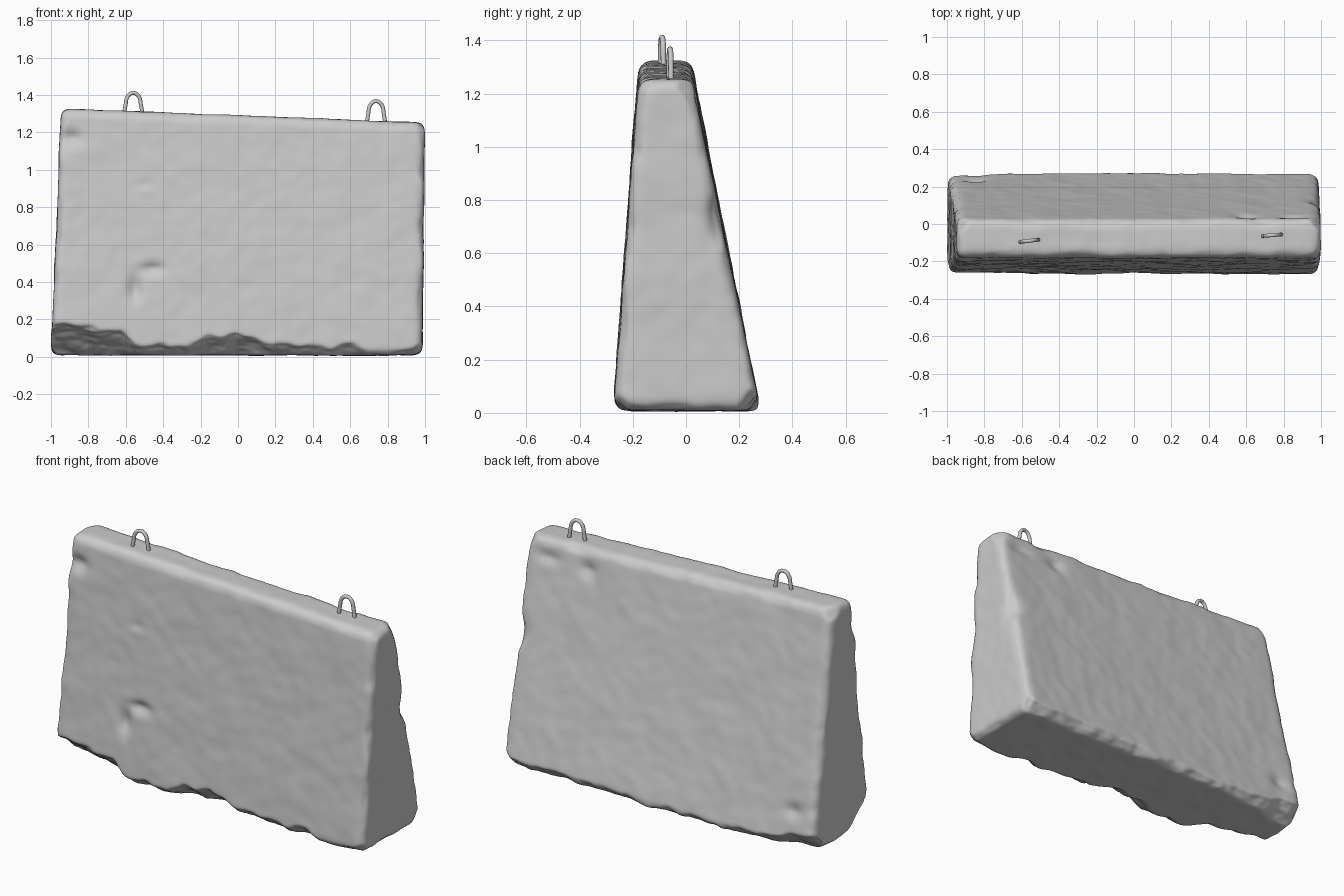
import bpy, bmesh, math
from mathutils import Vector, noise

if "Cube" in bpy.data.objects:
    bpy.data.objects.remove(bpy.data.objects["Cube"])


def lerp_table(table, x):
    for (x0, v0), (x1, v1) in zip(table, table[1:]):
        if x <= x1:
            t = max(0.0, (x - x0) / (x1 - x0))
            return v0 + (v1 - v0) * t
    return table[-1][1]


# Tapered slab: eight corners, rounded edges, then an even dense surface
def make_slab():
    bm = bmesh.new()
    bmesh.ops.create_cube(bm, size=2)
    for v in bm.verts:
        left, front, low = v.co.x < 0, v.co.y < 0, v.co.z < 0
        if low:
            v.co = (-1.0 if left else 0.985, -0.273 if front else 0.28, 0.008)
        else:
            v.co = (-0.945 if left else 1.0, -0.178 if front else 0.02, 1.328 if left else 1.252)
    bmesh.ops.bevel(bm, geom=bm.edges[:], offset=0.045, segments=4, profile=0.5, affect='EDGES')
    me = bpy.data.meshes.new("concrete_block")
    bm.to_mesh(me)
    bm.free()
    ob = bpy.data.objects.new("concrete_block", me)
    bpy.context.collection.objects.link(ob)
    bpy.context.view_layer.objects.active = ob
    ob.select_set(True)
    rm = ob.modifiers.new("remesh", 'REMESH')
    rm.mode = 'VOXEL'
    rm.voxel_size = 0.014
    bpy.ops.object.modifier_apply(modifier="remesh")
    return ob


# Height of the broken lower front edge along x
FRONT_CHIP = [(-1, .20), (-.8, .17), (-.62, .14), (-.55, .08), (-.35, .06), (-.15, .10),
              (0, .13), (.15, .09), (.3, .06), (.6, .06), (.8, .03), (1, .05)]
BACK_CHIP = [(-1, .13), (-.85, .10), (-.7, .05), (0, .04), (.5, .06), (1, .06)]

# Corner chips: point on the cut plane, outward normal
CORNER_CHIPS = [
    ((-0.995, -0.25, 0.18), (-0.75, -0.45, -0.45)),
    ((-0.99, 0.22, 0.10), (-0.65, 0.55, -0.5)),
    ((0.98, 0.225, 0.06), (0.6, 0.55, -0.5)),
    ((0.97, -0.235, 0.05), (0.6, -0.6, -0.5)),
    ((-0.925, 0.0, 1.29), (-0.6, 0.5, 0.6)),
    ((0.975, -0.005, 1.22), (0.6, 0.6, 0.5)),
]

# Dents: centre, radii, push
DENTS = [
    ((-0.89, -0.19, 1.17), (.05, .08, .04), (0.005, 0.03, 0)),
    ((-0.55, -0.25, 0.36), (.035, .1, .07), (0, 0.03, 0)),
    ((-0.46, -0.24, 0.47), (.06, .1, .03), (0, 0.025, 0)),
    ((-0.50, -0.20, 0.92), (.05, .1, .025), (0, 0.008, 0)),
    ((0.60, 0.04, 1.15), (.05, .08, .04), (0, -0.022, 0)),
    ((0.85, 0.04, 1.16), (.06, .08, .03), (0, -0.016, 0)),
    ((-0.85, 0.24, 0.22), (.05, .1, .04), (0, -0.02, 0)),
    ((0.99, 0.13, 0.72), (.06, .05, .08), (-0.025, -0.012, 0)),
]


def clamp_plane(p, point, normal, rough):
    n = Vector(normal).normalized()
    d = n.dot(p - Vector(point)) - rough
    return p - n * d if d > 0 else p


def weather(p, nrm):
    rough = 0.012 * noise.noise(p * 9) + 0.006 * noise.noise(p * 24)
    # broken long lower edges
    h = lerp_table(FRONT_CHIP, p.x) + 0.03 * noise.noise(Vector((p.x * 9, 3, 1)))
    q = clamp_plane(p, (p.x, -0.273 + 0.072 * h, h), (0, -0.62, -0.78), rough)
    h = lerp_table(BACK_CHIP, p.x) + 0.02 * noise.noise(Vector((p.x * 8, 9, 4)))
    q = clamp_plane(q, (p.x, 0.28 - 0.2 * h, h), (0, 0.7, -0.7), rough)
    for point, normal in CORNER_CHIPS:
        q = clamp_plane(q, point, normal, rough)
    for c, r, push in DENTS:
        e = sum(((q[i] - c[i]) / r[i]) ** 2 for i in range(3))
        if e < 8:
            q = q + Vector(push) * math.exp(-e)
    # gentle waviness, stronger on the rounded edges
    edge = 1 - max(abs(nrm.x), abs(nrm.y), abs(nrm.z))
    amp = 0.004 + 0.035 * max(0, edge - 0.03)
    q = q + nrm * (amp * noise.noise(p * 5) + amp * 0.7 * noise.noise(p * 14))
    q.z = max(q.z, 0.004)
    return q


block = make_slab()
moved = [weather(v.co.copy(), v.normal.copy()) for v in block.data.vertices]
for v, co in zip(block.data.vertices, moved):
    v.co = co
sm = block.modifiers.new("soften", 'SMOOTH')
sm.factor = 0.5
sm.iterations = 3
bpy.ops.object.shade_smooth()


# Lifting loops: bent rods set into the top
def lifting_loop(name, centre, top, base, turn):
    r, half = 0.038, 0.048
    pts = [(-half, base - 0.04), (-half, base)]
    for i in range(13):
        a = math.pi * (1 - i / 12)
        pts.append((r * 1.05 * math.cos(a), top - 0.011 - 0.055 + 0.055 * math.sin(a)))
    pts += [(half, base), (half, base - 0.04)]
    cu = bpy.data.curves.new(name, 'CURVE')
    cu.dimensions = '3D'
    cu.bevel_depth = 0.0105
    cu.bevel_resolution = 3
    cu.use_fill_caps = True
    sp = cu.splines.new('POLY')
    sp.points.add(len(pts) - 1)
    for p, (x, z) in zip(sp.points, pts):
        p.co = (x, 0, z, 1)
    sp.use_smooth = True
    ob = bpy.data.objects.new(name, cu)
    ob.location = (centre[0], centre[1], 0)
    ob.rotation_euler.z = turn
    bpy.context.collection.objects.link(ob)


lifting_loop("lifting_loop_left", (-0.56, -0.09), 1.422, 1.31, 0.12)
lifting_loop("lifting_loop_right", (0.738, -0.06), 1.378, 1.26, 0.08)
